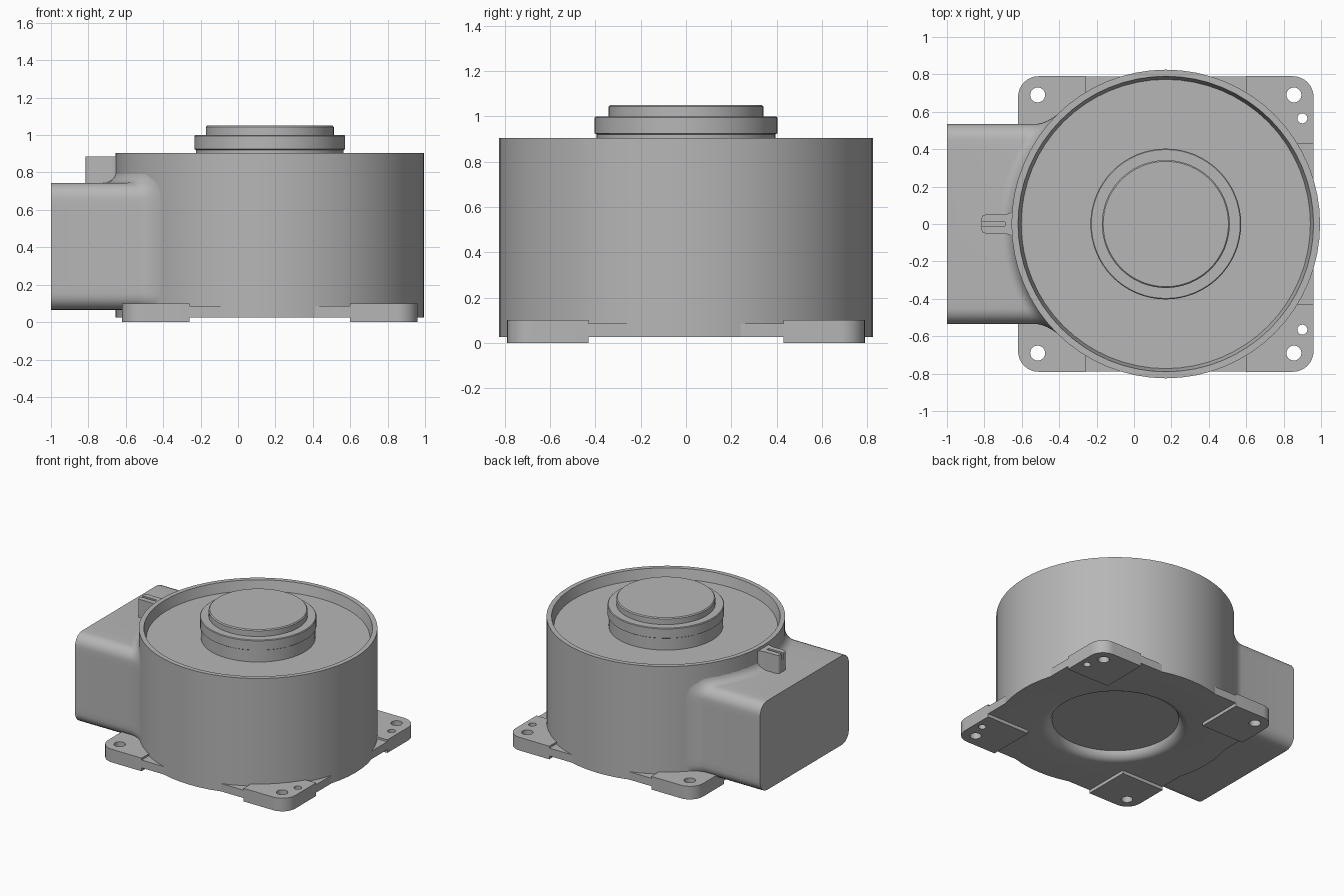
import bpy, bmesh, math

cube = bpy.data.objects.get("Cube")
if cube:
    bpy.data.objects.remove(cube, do_unlink=True)

CX = 0.17            # axis of the round housing
R = 0.825            # housing radius
HALF = 0.79          # half width of the square base

grey = bpy.data.materials.new("cast grey")
grey.use_nodes = True
grey.diffuse_color = (0.47, 0.47, 0.47, 1)
grey.node_tree.nodes["Principled BSDF"].inputs["Base Color"].default_value = (0.47, 0.47, 0.47, 1)


def finish(name, bm):
    """Turn a bmesh into a clean, shaded object."""
    bmesh.ops.remove_doubles(bm, verts=bm.verts[:], dist=1e-5)
    bmesh.ops.recalc_face_normals(bm, faces=bm.faces[:])
    mesh = bpy.data.meshes.new(name)
    bm.to_mesh(mesh)
    bm.free()
    mesh.materials.clear()
    mesh.materials.append(grey)
    obj = bpy.data.objects.new(name, mesh)
    bpy.context.collection.objects.link(obj)
    bpy.ops.object.select_all(action='DESELECT')
    obj.select_set(True)
    bpy.context.view_layer.objects.active = obj
    bpy.ops.object.shade_smooth_by_angle(angle=math.radians(30))
    return obj


def lathe(name, profile, steps=64):
    """Spin an (r, z) profile round the housing axis."""
    bm = bmesh.new()
    verts = [bm.verts.new((CX + r, 0, z)) for r, z in profile]
    edges = [bm.edges.new(pair) for pair in zip(verts, verts[1:])]
    bmesh.ops.spin(bm, geom=verts + edges, cent=(CX, 0, 0), axis=(0, 0, 1),
                   angle=2 * math.pi, steps=steps)
    return finish(name, bm)


def arc(cx, cy, r, start, end, n):
    return [(cx + r * math.cos(math.radians(start + (end - start) * i / n)),
             cy + r * math.sin(math.radians(start + (end - start) * i / n)))
            for i in range(n + 1)]


def circle(cx, cy, r, n=24):
    return arc(cx, cy, r, 0, 360, n)[:-1]


def rounded_rect(cx, cy, hx, hy, r, n=6):
    pts = []
    for k, (sx, sy) in enumerate([(1, 1), (-1, 1), (-1, -1), (1, -1)]):
        pts += arc(cx + sx * (hx - r), cy + sy * (hy - r), r, 90 * k, 90 * k + 90, n)
    return pts


def slab(name, loops, z0, z1):
    """Extrude a flat outline, inner loops become holes."""
    curve = bpy.data.curves.new(name + " outline", 'CURVE')
    curve.dimensions = '2D'
    curve.fill_mode = 'BOTH'
    curve.extrude = (z1 - z0) / 2
    for loop in loops:
        spline = curve.splines.new('POLY')
        spline.points.add(len(loop) - 1)
        for point, (x, y) in zip(spline.points, loop):
            point.co = (x, y, 0, 1)
        spline.use_cyclic_u = True
    temp = bpy.data.objects.new(name + " outline", curve)
    bpy.context.collection.objects.link(temp)
    deps = bpy.context.evaluated_depsgraph_get()
    mesh = bpy.data.meshes.new_from_object(temp.evaluated_get(deps))
    bm = bmesh.new()
    bm.from_mesh(mesh)
    bmesh.ops.translate(bm, verts=bm.verts[:], vec=(0, 0, (z0 + z1) / 2))
    bpy.data.objects.remove(temp, do_unlink=True)
    bpy.data.meshes.remove(mesh)
    bpy.data.curves.remove(curve)
    return finish(name, bm)


# Round housing: filleted recess below, raised rim above
fillet = arc(0.51, 0.095, 0.07, 180, 270, 6)
lathe("housing", [(0, 0.085), (0.44, 0.085)] + fillet[1:]
      + [(R, 0.025), (R, 0.905), (0.79, 0.905), (0.773, 0.83), (0, 0.83)])

# Stepped hub in the middle of the top
lathe("hub", [(0.395, 0.82), (0.395, 0.92), (0.403, 0.925), (0.403, 0.995),
              (0.398, 1.0), (0.342, 1.0), (0.342, 1.043), (0.335, 1.05), (0, 1.05)])

# Square base plate, open in the middle
big_holes = {(sx, sy): circle(CX + sx * 0.685, sy * 0.69, 0.04)
             for sx in (-1, 1) for sy in (-1, 1)}
small_holes = {(1, sy): circle(0.9, sy * 0.565, 0.027) for sy in (-1, 1)}
plate = rounded_rect(CX, 0, HALF - 0.001, HALF - 0.001, 0.11)
slab("base_plate", [plate, circle(CX, 0, 0.65, 48)]
     + list(big_holes.values()) + list(small_holes.values()), 0.025, 0.085)

# Thicker mounting feet at the four corners
for (sx, sy), hole in big_holes.items():
    corner = [(CX + sx * x, sy * y)
              for x, y in [(0.43, 0.43), (HALF, 0.43)]
              + arc(HALF - 0.11, HALF - 0.11, 0.11, 0, 90, 8) + [(0.43, HALF)]]
    loops = [corner, hole]
    if (sx, sy) in small_holes:
        loops.append(small_holes[sx, sy])
    side = ("back_" if sy > 0 else "front_") + ("left" if sx > 0 else "right")
    slab(side + "_foot", loops, 0, 0.1)


# Outlet duct: rounded box that flares into the housing wall
def duct_ring():
    """Points (y, z) with outward normals round the duct section."""
    hy, z0, z1, r, n, cuts = 0.535, 0.065, 0.745, 0.085, 6, 12
    ring = []
    for k, (sy, z) in enumerate([(1, z1 - r), (-1, z1 - r), (-1, z0 + r), (1, z0 + r)]):
        for ny, nz in arc(0, 0, 1, 90 * k, 90 * k + 90, n):
            ring.append((sy * (hy - r) + r * ny, z + r * nz, ny, nz))
    full = []
    for a, b in zip(ring, ring[1:] + ring[:1]):
        full.append(a)
        if math.dist(a[:2], b[:2]) > 0.2:
            full += [tuple(p + (q - p) * i / cuts for p, q in zip(a, b))
                     for i in range(1, cuts)]
    return full


def wall_x(y):
    return CX - math.sqrt(R * R - y * y)


FLARE = 0.07
ring = duct_ring()
bm = bmesh.new()
rows = [[bm.verts.new((-1, y, z)) for y, z, ny, nz in ring]]
for step in range(8):
    angle = math.pi / 2 * step / 7
    out = FLARE * (1 - math.cos(angle))
    back = FLARE * (1 - math.sin(angle)) - 0.004
    rows.append([bm.verts.new((wall_x(y + ny * out) - back, y + ny * out,
                               z + max(nz, 0) * out)) for y, z, ny, nz in ring])
bm.faces.new(rows[0])
for low, high in zip(rows, rows[1:]):
    for i in range(len(ring)):
        j = (i + 1) % len(ring)
        bm.faces.new((low[i], low[j], high[j], high[i]))
finish("outlet_duct", bm)

# Small slotted lug on top of the duct
upper = (arc(-0.795, -0.03, 0.02, 270, 180, 4)
         + [(-0.815, -0.01), (-0.69, -0.01), (-0.69, 0.01), (-0.815, 0.01)]
         + arc(-0.795, 0.03, 0.02, 180, 90, 4))
foot = [(-0.69, 0.05), (-0.66, 0.06), (-0.64, 0.08),
        (-0.64, -0.08), (-0.66, -0.06), (-0.69, -0.05)]
slab("lug_base", [[p for p in upper if abs(p[1]) > 0.02] + foot], 0.72, 0.84)
slab("lug_fork", [upper + foot], 0.84, 0.885)
